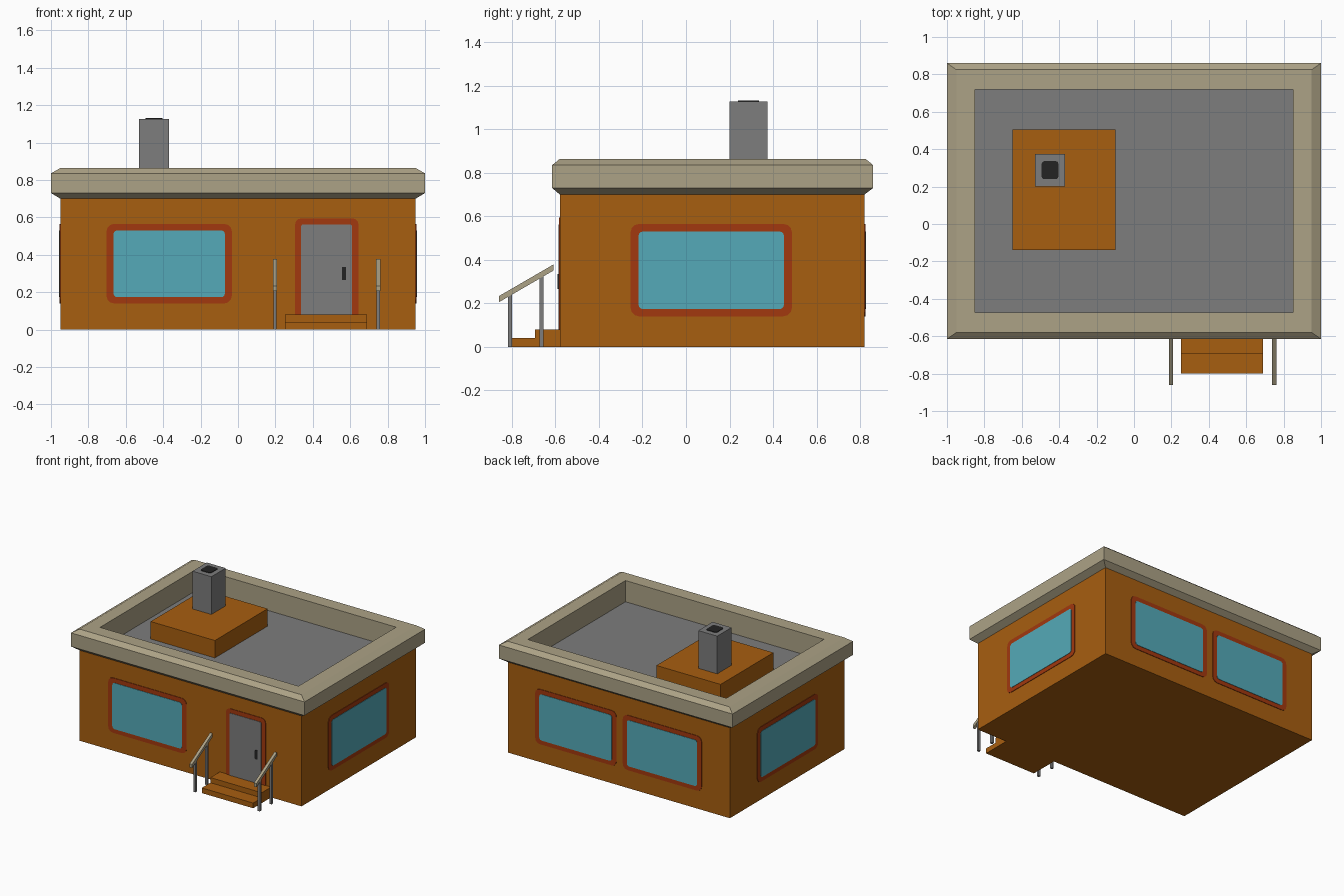
import bpy, bmesh, math
from mathutils import Vector

if "Cube" in bpy.data.objects:
    bpy.data.objects.remove(bpy.data.objects["Cube"])


def mat(name, r, g, b):
    m = bpy.data.materials.new(name)
    m.diffuse_color = (r, g, b, 1)
    m.use_nodes = True
    m.node_tree.nodes["Principled BSDF"].inputs["Base Color"].default_value = m.diffuse_color
    return m


ORANGE = mat("orange wall", 0.39, 0.112, 0.005)
RED = mat("red frame", 0.36, 0.04, 0.0045)
GLASS = mat("teal glass", 0.089, 0.40, 0.48)
GREY = mat("grey", 0.205, 0.205, 0.205)
BEIGE = mat("beige trim", 0.413, 0.361, 0.238)
BLACK = mat("black", 0.017, 0.017, 0.017)


def finish(name, bm, *mats):
    bmesh.ops.recalc_face_normals(bm, faces=bm.faces)
    me = bpy.data.meshes.new(name)
    bm.to_mesh(me)
    bm.free()
    for m in mats:
        me.materials.append(m)
    ob = bpy.data.objects.new(name, me)
    bpy.context.collection.objects.link(ob)
    return ob


def prism(name, m, pts, push):
    """Extrude a flat outline by a vector."""
    bm = bmesh.new()
    f = bm.faces.new([bm.verts.new(p) for p in pts])
    new = bmesh.ops.extrude_face_region(bm, geom=[f], use_keep_orig=True)["geom"]
    bmesh.ops.translate(bm, vec=push, verts=[v for v in new if isinstance(v, bmesh.types.BMVert)])
    return finish(name, bm, m)


def box(name, m, x0, x1, y0, y1, z0, z1):
    return prism(name, m, [(x0, y0, z0), (x1, y0, z0), (x1, y1, z0), (x0, y1, z0)],
                 Vector((0, 0, z1 - z0)))


def rounded(u0, u1, v0, v1, r_bottom, r_top):
    pts = []
    for k, (u, v, su, sv) in enumerate([(u1, v1, -1, -1), (u0, v1, 1, -1),
                                        (u0, v0, 1, 1), (u1, v0, -1, 1)]):
        r = r_top if sv < 0 else r_bottom
        for i in range(4 if r else 1):
            a = math.pi / 2 * (k + i / 3)
            pts.append((u + su * r + r * math.cos(a), v + sv * r + r * math.sin(a))
                       if r else (u, v))
    return pts


# wall planes: map (along, height) to a point, plus outward direction
SIDES = {
    "front": (lambda u, v: (u, -0.58, v), Vector((0, -1, 0))),
    "back": (lambda u, v: (u, 0.82, v), Vector((0, 1, 0))),
    "right": (lambda u, v: (0.95, u, v), Vector((1, 0, 0))),
    "left": (lambda u, v: (-0.95, u, v), Vector((-1, 0, 0))),
}


def plate(name, m, side, u0, u1, v0, v1, depth, r_bottom, r_top):
    place, out = SIDES[side]
    prism(name, m, [place(u, v) for u, v in rounded(u0, u1, v0, v1, r_bottom, r_top)], out * depth)


def window(name, side, u0, u1):
    plate(name + "_frame", RED, side, u0, u1, 0.14, 0.565, 0.004, 0.04, 0.04)
    plate(name + "_glass", GLASS, side, u0 + 0.037, u1 - 0.037, 0.173, 0.53, 0.007, 0.02, 0.02)


# main body, grey roof deck on top
body = box("house_body", ORANGE, -0.95, 0.95, -0.58, 0.82, 0, 0.70)
body.data.materials.append(GREY)
for p in body.data.polygons:
    p.material_index = 1 if p.normal.z > 0.5 else 0

# roof parapet: rectangular rings joined into a cornice
bm = bmesh.new()
rings = []
for hx, y0, y1, z in [(0.95, -0.58, 0.82, 0.70), (1.0, -0.615, 0.86, 0.73),
                      (1.0, -0.615, 0.86, 0.835), (0.95, -0.58, 0.825, 0.864),
                      (0.85, -0.474, 0.72, 0.864), (0.85, -0.474, 0.72, 0.70)]:
    rings.append([bm.verts.new(c) for c in
                  [(-hx, y0, z), (hx, y0, z), (hx, y1, z), (-hx, y1, z)]])
for a, b in zip(rings, rings[1:]):
    for i in range(4):
        j = (i + 1) % 4
        bm.faces.new((a[i], a[j], b[j], b[i]))
finish("roof_parapet", bm, BEIGE)

# roof box, chimney and flue
box("roof_box", ORANGE, -0.65, -0.10, -0.14, 0.505, 0.70, 0.835)
box("chimney", GREY, -0.53, -0.368, 0.20, 0.375, 0.835, 1.127)
prism("chimney_flue", BLACK,
      [(u, v, 1.127) for u, v in rounded(-0.494, -0.404, 0.24, 0.336, 0.015, 0.015)],
      Vector((0, 0, 0.004)))

# windows
window("front_window", "front", -0.703, -0.033)
window("right_window", "right", -0.255, 0.487)
window("left_window", "left", -0.255, 0.487)
window("back_window_a", "back", -0.71, -0.035)
window("back_window_b", "back", 0.02, 0.715)

# door
plate("door_frame", RED, "front", 0.305, 0.645, 0.08, 0.595, 0.004, 0, 0.035)
plate("door", GREY, "front", 0.337, 0.61, 0.08, 0.562, 0.007, 0, 0.012)
plate("door_handle", BLACK, "front", 0.556, 0.578, 0.265, 0.335, 0.0095, 0.004, 0.004)

# steps
box("lower_step", ORANGE, 0.25, 0.69, -0.80, -0.58, 0, 0.04)
box("upper_step", ORANGE, 0.25, 0.69, -0.695, -0.58, 0.04, 0.08)

# handrails on both sides of the steps
for side, x in (("left", 0.198), ("right", 0.75)):
    prism(side + "_handrail", BEIGE,
          [(x - 0.011, y, z) for y, z in
           [(-0.86, 0.205), (-0.61, 0.35), (-0.61, 0.378), (-0.86, 0.233)]],
          Vector((0.022, 0, 0)))
    for part, y, top in (("front", -0.808, 0.245), ("back", -0.664, 0.328)):
        box(f"{side}_{part}_post", GREY, x - 0.009, x + 0.009, y - 0.009, y + 0.009, 0, top)
